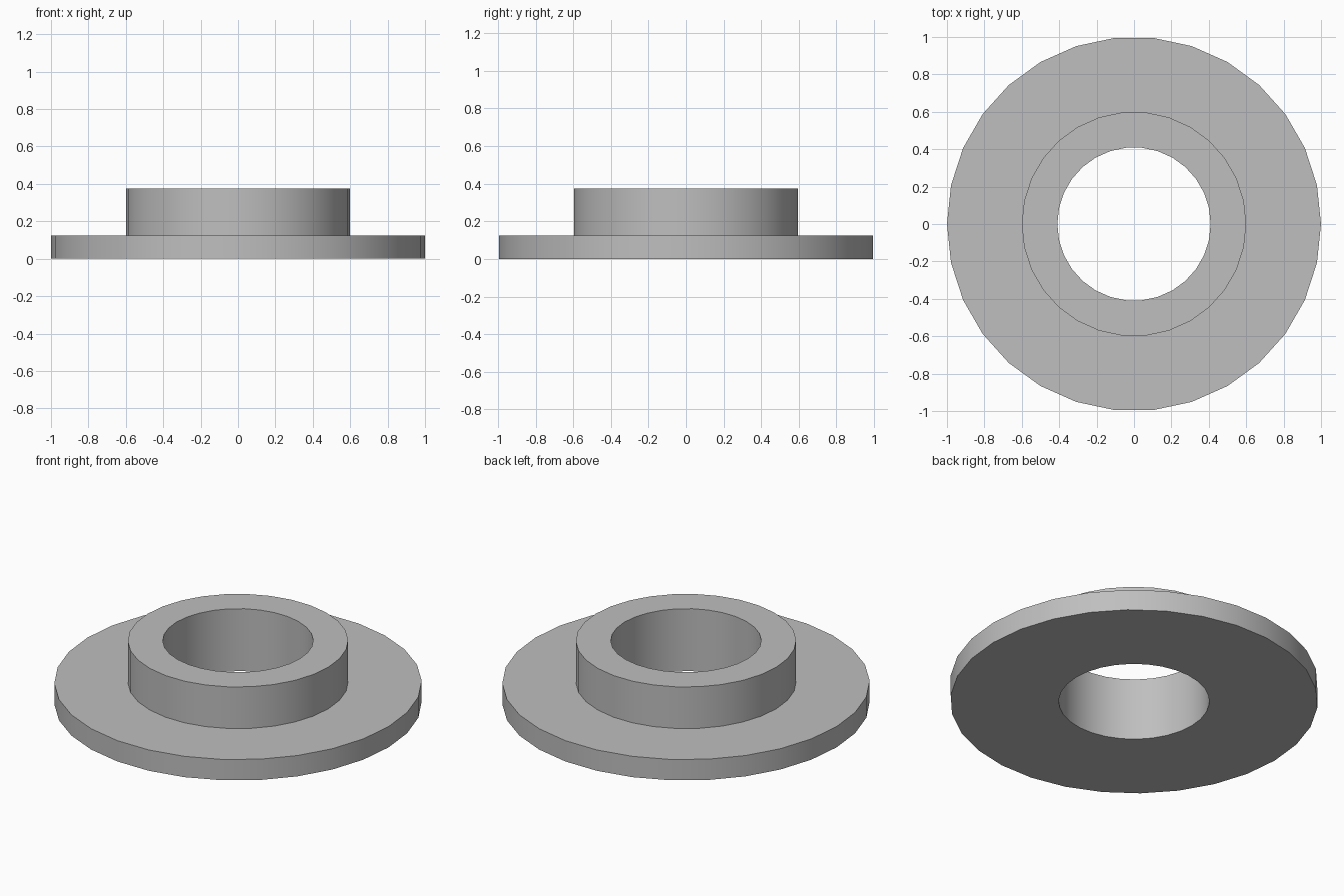
import bpy
import bmesh
from math import cos, sin, tau, radians

cube = bpy.data.objects.get("Cube")
if cube:
    bpy.data.objects.remove(cube, do_unlink=True)

SIDES = 30
BORE, COLLAR, FLANGE = 0.41, 0.6, 1.0
FLANGE_TOP, COLLAR_TOP = 0.125, 0.375

# Plain grey material
grey = bpy.data.materials.new("plain_grey")
grey.use_nodes = True
colour = (0.52, 0.52, 0.52, 1)
grey.diffuse_color = colour
grey.node_tree.nodes["Principled BSDF"].inputs["Base Color"].default_value = colour

# Closed cross-section (radius, height), turned about the z axis
profile = [(BORE, 0), (FLANGE, 0), (FLANGE, FLANGE_TOP),
           (COLLAR, FLANGE_TOP), (COLLAR, COLLAR_TOP), (BORE, COLLAR_TOP)]
bm = bmesh.new()
rings = [[bm.verts.new((r * cos(tau * i / SIDES), r * sin(tau * i / SIDES), z))
          for i in range(SIDES)] for r, z in profile]
for k, ring in enumerate(rings):
    after = rings[(k + 1) % len(rings)]
    for i in range(SIDES):
        j = (i + 1) % SIDES
        bm.faces.new((ring[i], ring[j], after[j], after[i]))
bmesh.ops.recalc_face_normals(bm, faces=bm.faces)

# Flanged collar as one solid
mesh = bpy.data.meshes.new("flanged_bushing")
bm.to_mesh(mesh)
bm.free()
mesh.materials.append(grey)
bushing = bpy.data.objects.new("flanged_bushing", mesh)
bpy.context.collection.objects.link(bushing)

# Smooth round walls with crisp rims
bpy.ops.object.select_all(action='DESELECT')
bushing.select_set(True)
bpy.context.view_layer.objects.active = bushing
bpy.ops.object.shade_smooth_by_angle(angle=radians(30))
